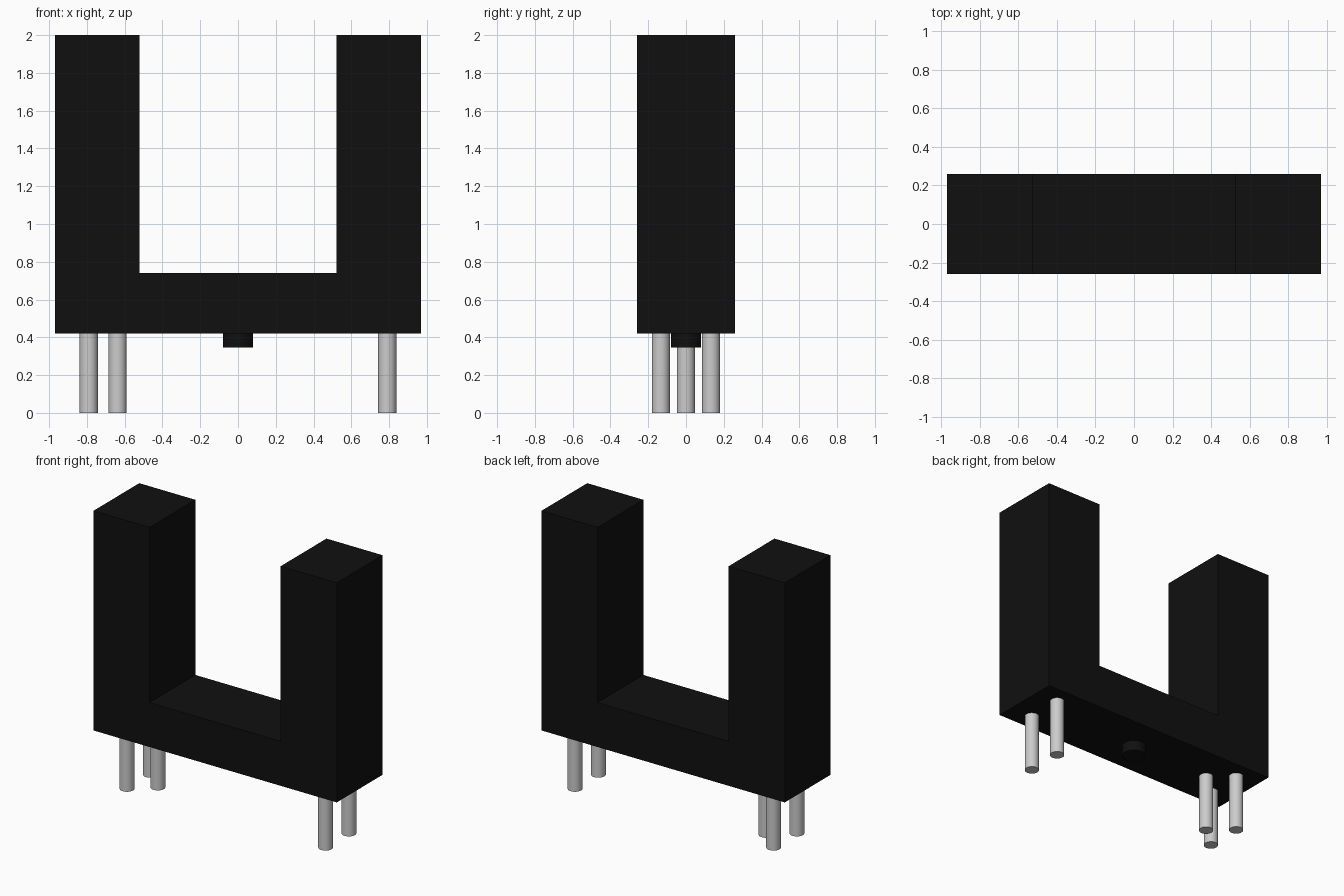
import bpy, bmesh, math

cube = bpy.data.objects.get("Cube")
if cube:
    bpy.data.objects.remove(cube, do_unlink=True)


def material(name, rgb, roughness):
    m = bpy.data.materials.new(name)
    m.use_nodes = True
    m.diffuse_color = (*rgb, 1)
    bsdf = m.node_tree.nodes["Principled BSDF"]
    bsdf.inputs["Base Color"].default_value = (*rgb, 1)
    bsdf.inputs["Roughness"].default_value = roughness
    return m


black = material("black plastic", (0.005, 0.005, 0.005), 0.5)
silver = material("silver metal", (0.60, 0.60, 0.60), 0.4)


def cylinder(name, x, y, z0, z1, radius, mat):
    bpy.ops.mesh.primitive_cylinder_add(vertices=32, radius=radius, depth=z1 - z0,
                                        location=(x, y, (z0 + z1) / 2))
    ob = bpy.context.object
    ob.name = name
    ob.data.materials.append(mat)
    bpy.ops.object.shade_smooth_by_angle(angle=math.radians(40))
    return ob


# U-shaped housing: front profile extruded through its depth
HALF_W, HALF_D, SLOT = 0.968, 0.26, 0.522
BASE, FLOOR, TOP = 0.42, 0.74, 2.0
profile = [(-HALF_W, BASE), (HALF_W, BASE), (HALF_W, TOP), (SLOT, TOP),
           (SLOT, FLOOR), (-SLOT, FLOOR), (-SLOT, TOP), (-HALF_W, TOP)]
bm = bmesh.new()
face = bm.faces.new([bm.verts.new((x, -HALF_D, z)) for x, z in profile])
ext = bmesh.ops.extrude_face_region(bm, geom=[face])
bmesh.ops.translate(bm, vec=(0, 2 * HALF_D, 0),
                    verts=[g for g in ext["geom"] if isinstance(g, bmesh.types.BMVert)])
bmesh.ops.recalc_face_normals(bm, faces=bm.faces)
mesh = bpy.data.meshes.new("housing")
bm.to_mesh(mesh)
bm.free()
mesh.materials.append(black)
housing = bpy.data.objects.new("housing", mesh)
bpy.context.collection.objects.link(housing)

# Locating peg under the middle
cylinder("locating_peg", 0, 0, 0.345, BASE + 0.02, 0.08, black)

# Contact pins: three on one side, two on the other
pins = {
    "right_front_pin": (-0.79, -0.133),
    "right_back_pin": (-0.79, 0.133),
    "right_inner_pin": (-0.637, 0),
    "left_front_pin": (0.79, -0.133),
    "left_back_pin": (0.79, 0.133),
}
for name, (x, y) in pins.items():
    cylinder(name, x, y, 0, BASE + 0.02, 0.048, silver)
